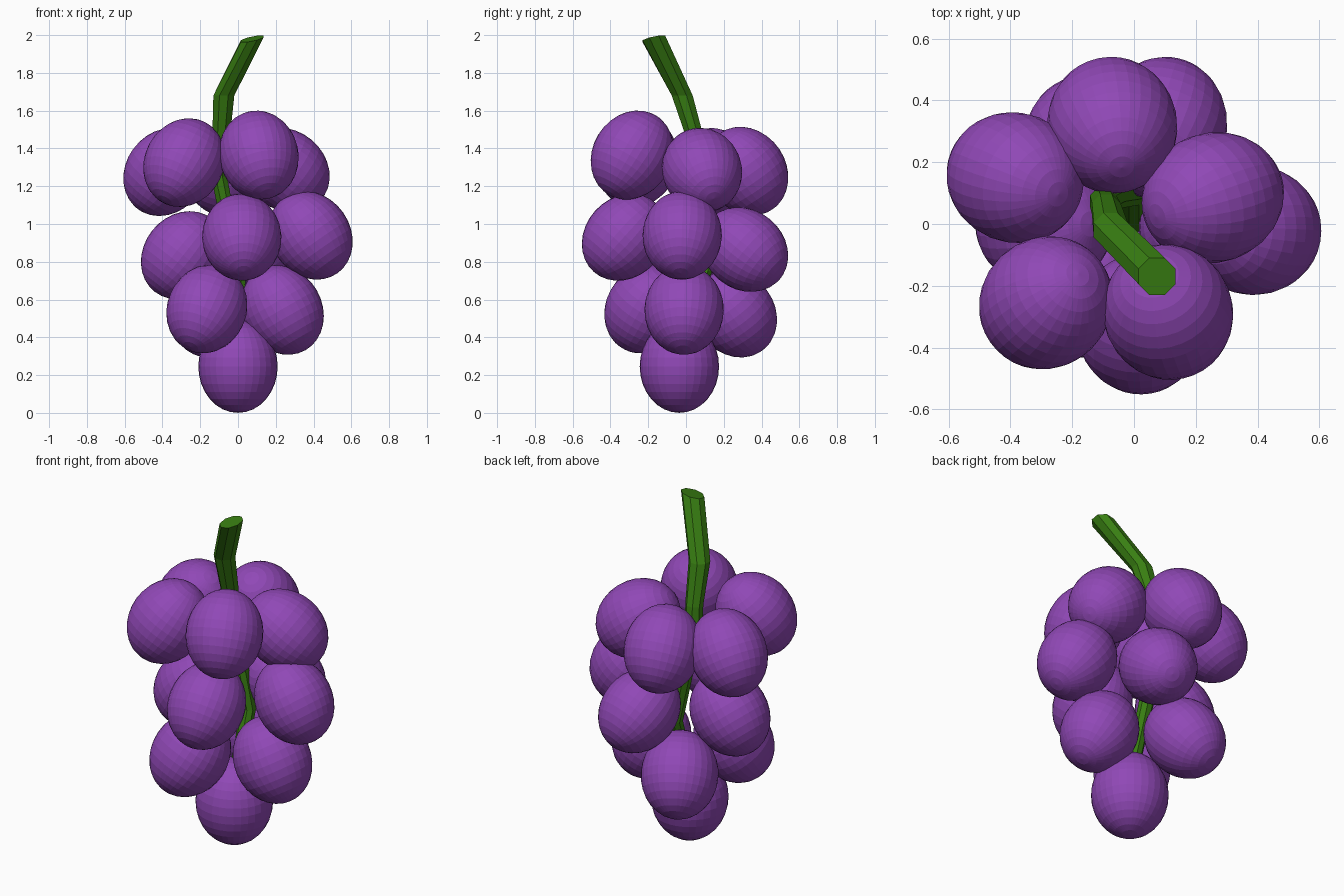
import bpy, bmesh, math
from mathutils import Vector

if "Cube" in bpy.data.objects:
    bpy.data.objects.remove(bpy.data.objects["Cube"], do_unlink=True)


def make_material(name, colour):
    mat = bpy.data.materials.new(name)
    mat.use_nodes = True
    mat.diffuse_color = (*colour, 1)
    mat.node_tree.nodes["Principled BSDF"].inputs["Base Color"].default_value = (*colour, 1)
    return mat


def add_object(name, bm, mat):
    mesh = bpy.data.meshes.new(name)
    bm.to_mesh(mesh)
    bm.free()
    mesh.materials.append(mat)
    obj = bpy.data.objects.new(name, mesh)
    bpy.context.collection.objects.link(obj)
    return obj


purple = make_material("grape purple", (0.28, 0.065, 0.47))
green = make_material("stem green", (0.04, 0.21, 0.006))


# Each berry is a slightly long ball, its top leaning in towards the stem
def add_berry(name, centre, lean):
    bm = bmesh.new()
    bmesh.ops.create_uvsphere(bm, u_segments=32, v_segments=16, radius=0.21)
    bmesh.ops.scale(bm, vec=(1, 1, 1.17), verts=bm.verts)
    obj = add_object(name, bm, purple)
    obj.location = centre
    tilt = math.radians(lean)
    inward = Vector((-centre[0], -centre[1], 0)).normalized()
    axis = inward * math.sin(tilt) + Vector((0, 0, math.cos(tilt)))
    obj.rotation_mode = 'QUATERNION'
    obj.rotation_quaternion = Vector((0, 0, 1)).rotation_difference(axis)


# Tiers of berries: centre and lean in degrees
tiers = {
    "upper": [((-0.285, -0.255, 1.325), 35), ((0.11, -0.285, 1.365), 33),
              ((0.255, 0.085, 1.285), 52), ((-0.07, 0.32, 1.28), 35),
              ((-0.385, 0.15, 1.275), 38)],
    "middle": [((0.02, -0.325, 0.93), 42), ((0.385, -0.02, 0.94), 35),
               ((0.09, 0.31, 0.865), 52), ((-0.29, 0.0, 0.835), 38)],
    "lower": [((-0.165, -0.215, 0.55), 35), ((0.235, -0.01, 0.545), 30),
              ((-0.14, 0.26, 0.525), 40)],
    "bottom": [((0, -0.035, 0.246), 0)],
}
for tier, berries in tiers.items():
    for i, (centre, lean) in enumerate(berries):
        add_berry(f"{tier}_berry_{i + 1}", centre, lean)

# Bent stem: eight-sided rings joined from the tip down into the bunch
path = [((0.075, -0.17, 1.98), 0.065), ((-0.075, -0.02, 1.68), 0.06),
        ((-0.09, 0.05, 1.45), 0.05), ((-0.1, 0.075, 1.25), 0.046),
        ((-0.07, 0.09, 1.1), 0.044), ((0, 0.1, 0.75), 0.042),
        ((0, 0, 0.45), 0.04)]
SIDES = 8
bm = bmesh.new()
rings = []
for level, (centre, radius) in enumerate(path):
    ring = []
    for k in range(SIDES):
        a = math.tau * (k + 0.5) / SIDES
        offset = Vector((math.cos(a), math.sin(a), 0)) * radius
        if level == 0:  # slanted cut at the tip
            offset.z = 0.2 * (offset.x + offset.y)
        ring.append(bm.verts.new(Vector(centre) + offset))
    rings.append(ring)
for upper, lower in zip(rings, rings[1:]):
    for k in range(SIDES):
        n = (k + 1) % SIDES
        bm.faces.new((upper[k], lower[k], lower[n], upper[n]))
bm.faces.new(rings[0])
bm.faces.new(reversed(rings[-1]))
bmesh.ops.recalc_face_normals(bm, faces=bm.faces)
add_object("stem", bm, green)
